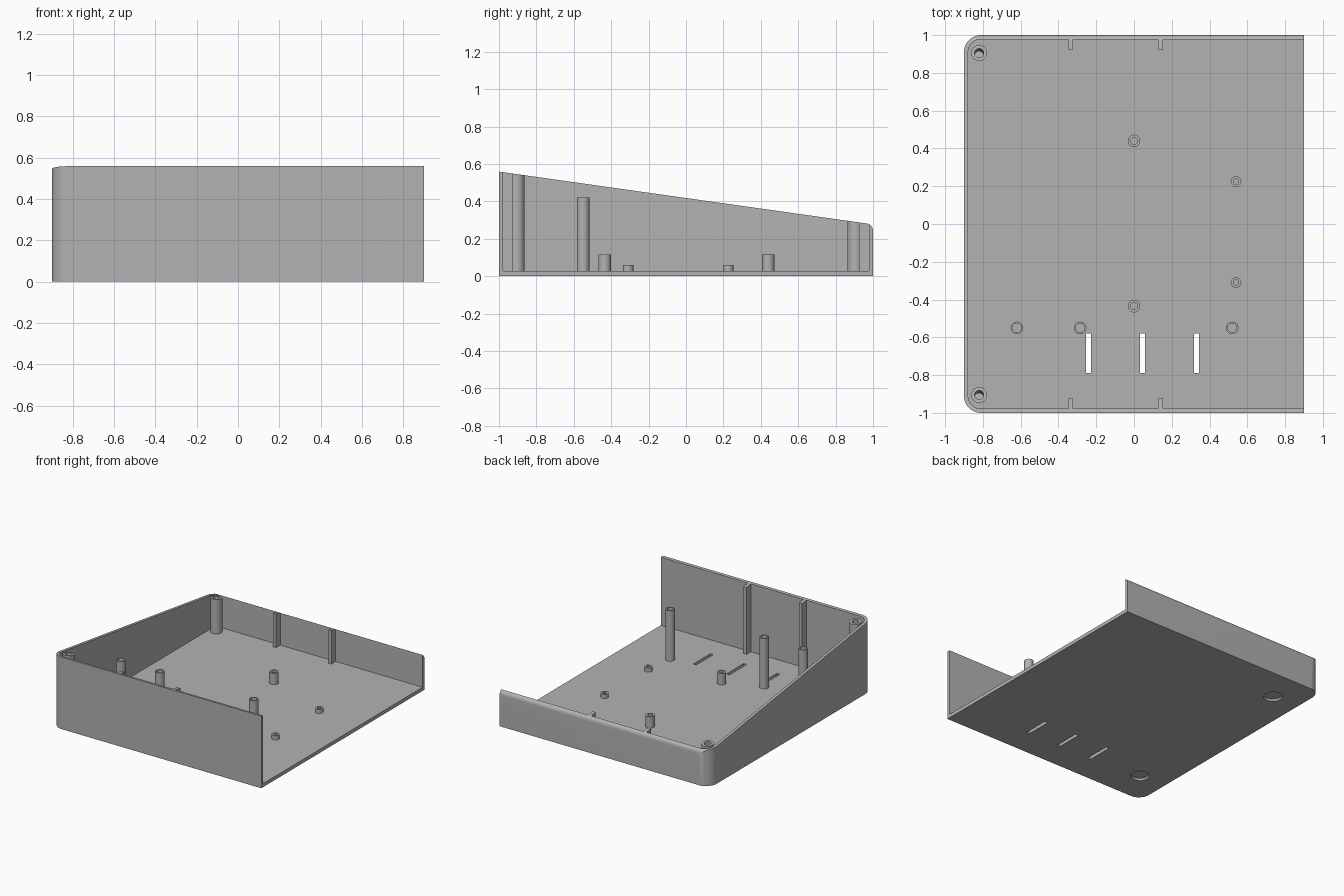
import bpy, bmesh
from math import sin, cos, atan, pi, radians
from mathutils import Vector, Matrix

cube = bpy.data.objects.get("Cube")
if cube:
    bpy.data.objects.remove(cube, do_unlink=True)

FLOOR, WALL, SLOPE, MID = 0.028, 0.022, 0.141, 0.418
TILT = atan(SLOPE)

grey = bpy.data.materials.new("plain grey")
colour = (0.45, 0.45, 0.45, 1)
grey.use_nodes = True
grey.diffuse_color = colour
grey.node_tree.nodes["Principled BSDF"].inputs["Base Color"].default_value = colour


def top_at(y):
    return MID - SLOPE * y


def prism(name, points, along):
    """Extrude a closed outline along a vector."""
    bm = bmesh.new()
    face = bm.faces.new([bm.verts.new(p) for p in points])
    ext = bmesh.ops.extrude_face_region(bm, geom=[face])
    moved = [g for g in ext["geom"] if isinstance(g, bmesh.types.BMVert)]
    bmesh.ops.translate(bm, verts=moved, vec=along)
    bmesh.ops.recalc_face_normals(bm, faces=bm.faces)
    mesh = bpy.data.meshes.new(name)
    bm.to_mesh(mesh)
    bm.free()
    mesh.materials.append(grey)
    obj = bpy.data.objects.new(name, mesh)
    bpy.context.collection.objects.link(obj)
    return obj


def box(name, x0, x1, y0, y1, z0, z1):
    pts = [(x0, y0, z0), (x1, y0, z0), (x1, y1, z0), (x0, y1, z0)]
    return prism(name, pts, (0, 0, z1 - z0))


def rod(name, x, y, r, z0, z1, turn=None):
    """Upright cylinder, optionally turned about its top centre."""
    top = Vector((x, y, z1))
    turn = turn or Matrix.Identity(3)
    ring = [Vector((r * cos(i * pi / 16), r * sin(i * pi / 16), z0 - z1)) for i in range(32)]
    return prism(name, [top + turn @ p for p in ring], turn @ Vector((0, 0, z1 - z0)))


def tray_outline(name, x0, x1, y, r, z0, z1):
    """Plan with two rounded corners on the -x side."""
    pts = [(x1, -y, z0), (x1, y, z0)]
    for sign, start in ((1, pi / 2), (-1, pi)):
        for i in range(13):
            a = start + i * pi / 24
            pts.append((x0 + r + r * cos(a), sign * (y - r) + r * sin(a), z0))
    return prism(name, pts, (0, 0, z1 - z0))


def boolean(obj, tool, operation="DIFFERENCE", keep=False):
    tool.hide_render = True
    mod = obj.modifiers.new("cut", "BOOLEAN")
    mod.operation, mod.solver, mod.object = operation, "EXACT", tool
    bpy.context.view_layer.update()
    with bpy.context.temp_override(object=obj, active_object=obj):
        bpy.ops.object.modifier_apply(modifier=mod.name)
    if not keep:
        bpy.data.objects.remove(tool, do_unlink=True)


# Sloping envelope with a rounded rear top edge
R = 0.04
centre_z = top_at(1 - R) - R / cos(TILT)
side = [(-2, -1.2, -0.1), (-2, 1, -0.1)]
for i in range(11):
    a = (pi / 2 - TILT) * i / 10
    side.append((-2, 1 - R + R * cos(a), centre_z + R * sin(a)))
side.append((-2, -1.2, top_at(-1.2)))
envelope = prism("envelope_helper", side, (4, 0, 0))

# Tray with floor and three walls, open on +x
tray = tray_outline("enclosure_tray", -0.9, 0.9, 1, 0.09, 0, 0.8)
boolean(tray, envelope, "INTERSECT", keep=True)
boolean(tray, tray_outline("cavity", -0.9 + WALL, 1.2, 1 - WALL, 0.09 - WALL, FLOOR, 1))
for x in (-0.24, 0.045, 0.33):
    boolean(tray, box("slot", x - 0.013, x + 0.013, -0.79, -0.58, -0.1, 0.1))
for y in (-0.738, 0.738):
    boolean(tray, rod("foot_recess", -0.675, y, 0.066, -0.1, 0.017))
parts = [tray]

# Guide ribs and corner screw posts, trimmed to the slope
for end, sign in (("front", -1), ("rear", 1)):
    for label, x in (("a", -0.335), ("b", 0.14)):
        y0, y1 = sorted((sign * 0.925, sign * 0.98))
        rib = box(f"{end}_guide_rib_{label}", x - 0.013, x + 0.013, y0, y1, 0.02, 0.8)
        boolean(rib, envelope, "INTERSECT", keep=True)
        parts.append(rib)
    y = sign * 0.905
    post = rod(f"{end}_corner_post", -0.82, y, 0.042, 0.02, 0.8)
    boolean(post, envelope, "INTERSECT", keep=True)
    tilt = Matrix.Rotation(-TILT, 3, "X")
    z = top_at(y)
    boolean(post, rod("bore", -0.82, y + 0.003, 0.024, z - 0.1, z + 0.02, tilt))
    parts.append(post)
bpy.data.objects.remove(envelope, do_unlink=True)

# Hollow standoffs: outer radius, bore radius, top height, positions
STANDOFFS = {
    "tall_standoff": (0.033, 0.024, 0.42, [(-0.62, -0.55), (-0.285, -0.55), (0.52, -0.55)]),
    "medium_standoff": (0.033, 0.018, 0.115, [(0, 0.44), (0, -0.435)]),
    "short_standoff": (0.028, 0.014, 0.06, [(0.54, 0.225), (0.54, -0.31)]),
}
for name, (outer, inner, height, spots) in STANDOFFS.items():
    for n, (x, y) in enumerate(spots, 1):
        post = rod(f"{name}_{n}", x, y, outer, 0.02, height)
        boolean(post, rod("bore", x, y, inner, FLOOR, height + 0.1))
        parts.append(post)

# Smooth curves, crisp edges
bpy.ops.object.select_all(action="DESELECT")
for obj in parts:
    obj.select_set(True)
bpy.context.view_layer.objects.active = tray
bpy.ops.object.shade_smooth_by_angle(angle=radians(30))
